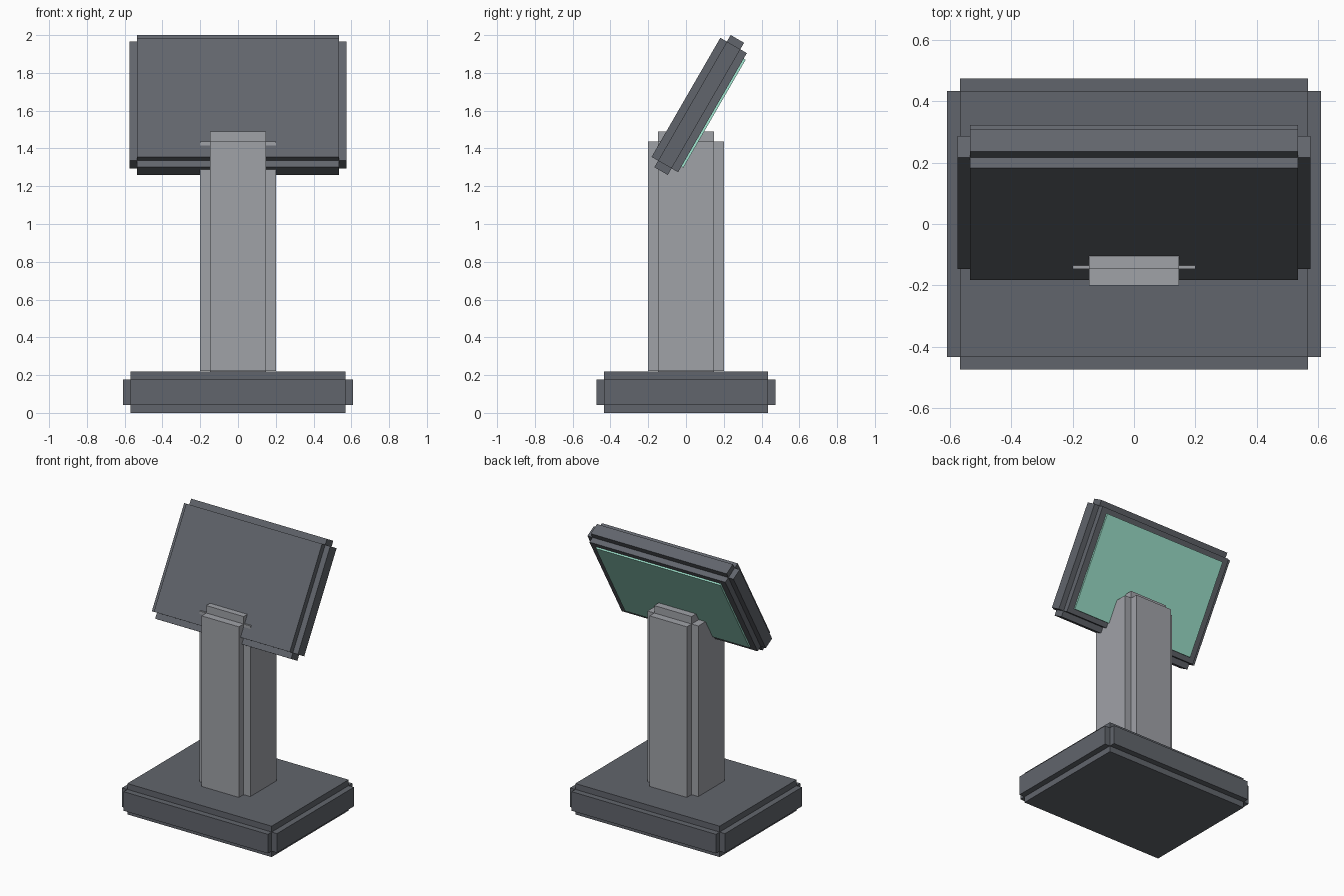
import bpy, bmesh
from math import radians
from mathutils import Matrix, Vector

if "Cube" in bpy.data.objects:
    bpy.data.objects.remove(bpy.data.objects["Cube"])


def material(name, rgb):
    m = bpy.data.materials.new(name)
    m.diffuse_color = (*rgb, 1)
    m.use_nodes = True
    m.node_tree.nodes["Principled BSDF"].inputs["Base Color"].default_value = m.diffuse_color
    return m


def make_object(name, boxes, mat, matrix=Matrix()):
    """One object from boxes given as half sizes centred on its origin."""
    bm = bmesh.new()
    for half in boxes:
        bmesh.ops.create_cube(bm, size=2, matrix=Matrix.Diagonal((*half, 1)))
    mesh = bpy.data.meshes.new(name)
    bm.to_mesh(mesh)
    bm.free()
    mesh.materials.append(mat)
    ob = bpy.data.objects.new(name, mesh)
    ob.matrix_world = matrix
    bpy.context.collection.objects.link(ob)
    return ob


def stepped_block(name, half, step, mat, matrix):
    """Block with notched edges: three boxes, each full size along one axis."""
    boxes = [[h if i == axis else h - step for i, h in enumerate(half)]
             for axis in range(3)]
    return make_object(name, boxes, mat, matrix)


dark = material("dark_grey", (0.12, 0.13, 0.15))
light = material("light_grey", (0.35, 0.36, 0.39))
teal = material("screen_teal", (0.36, 0.80, 0.64))

# Base plinth
stepped_block("base", (0.61, 0.475, 0.11), 0.042, dark,
              Matrix.Translation((0, 0, 0.11)))

# Upright column, its foot sunk into the base
stepped_block("column", (0.2, 0.2, 0.66), 0.053, light,
              Matrix.Translation((0, 0, 0.83)))

# Monitor housing, leaning back 30 degrees
tilt = Matrix.Translation((0, 0.07, 1.63)) @ Matrix.Rotation(radians(-30), 4, 'X')
stepped_block("monitor_housing", (0.575, 0.081, 0.404), 0.04, dark, tilt)

# Screen panel on the rear face of the housing
make_object("screen_panel", [(0.49, 0.015, 0.33)], teal,
            tilt @ Matrix.Translation(Vector((0, 0.078, 0))))
